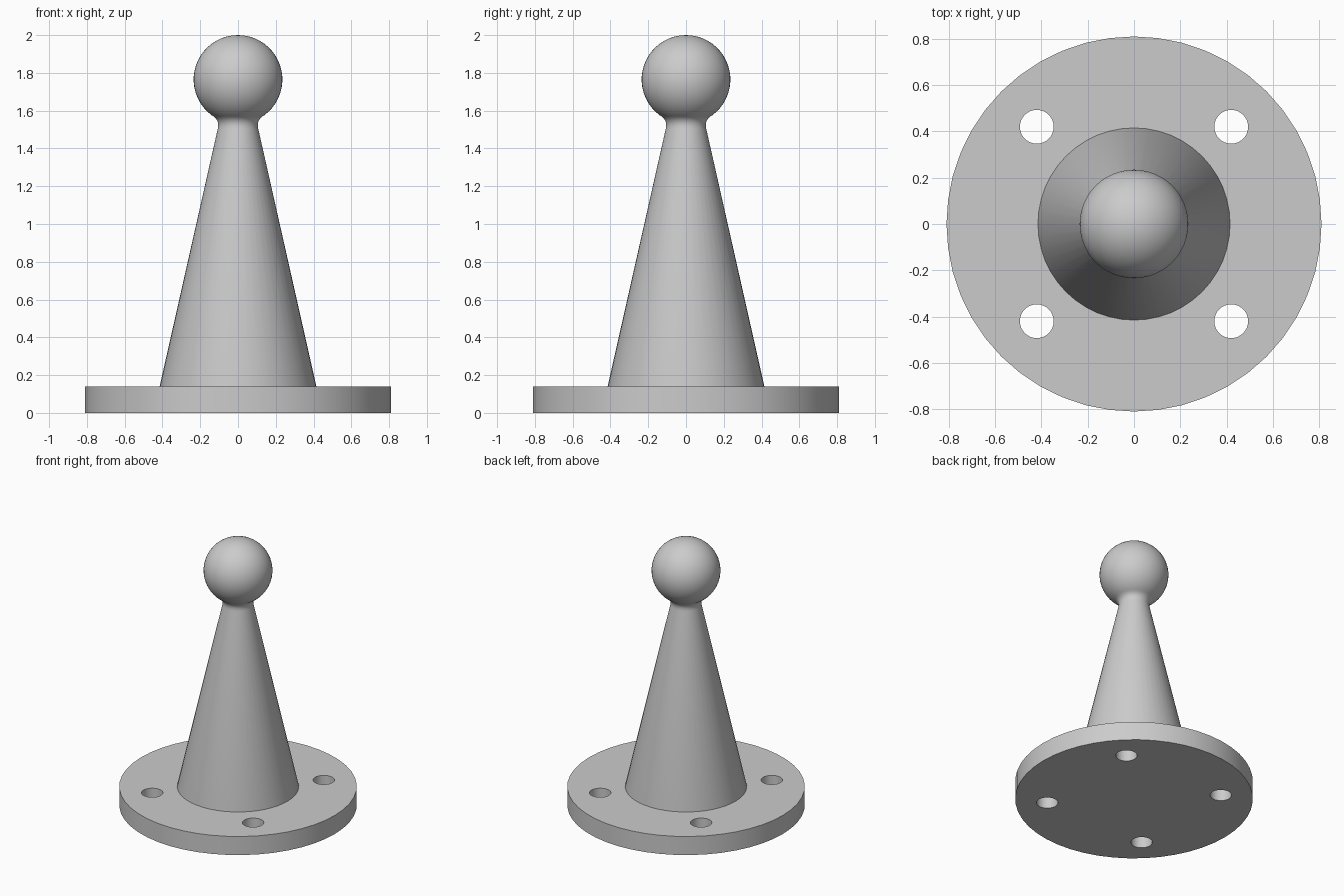
import bpy, bmesh, math
from mathutils import Vector

cube = bpy.data.objects.get("Cube")
if cube:
    bpy.data.objects.remove(cube, do_unlink=True)

SEGMENTS = 48
PLATE_TOP = 0.14
BALL_Z, BALL_R = 1.765, 0.235

grey = bpy.data.materials.new("light_grey")
grey.use_nodes = True
colour = (0.6, 0.6, 0.6, 1)
grey.diffuse_color = colour
grey.node_tree.nodes["Principled BSDF"].inputs["Base Color"].default_value = colour


def smooth(obj):
    bpy.ops.object.select_all(action="DESELECT")
    obj.select_set(True)
    bpy.context.view_layer.objects.active = obj
    bpy.ops.object.shade_smooth_by_angle(angle=math.radians(35))


def lathe(name, profile):
    """Revolve (radius, height) points about z into a closed solid."""
    bm = bmesh.new()
    verts = [bm.verts.new((r, 0, z)) for r, z in profile]
    edges = [bm.edges.new(pair) for pair in zip(verts, verts[1:])]
    bmesh.ops.spin(bm, geom=verts + edges, cent=(0, 0, 0), axis=(0, 0, 1),
                   angle=math.tau, steps=SEGMENTS)
    bmesh.ops.remove_doubles(bm, verts=bm.verts, dist=0.0001)
    bmesh.ops.recalc_face_normals(bm, faces=bm.faces)
    mesh = bpy.data.meshes.new(name)
    bm.to_mesh(mesh)
    bm.free()
    mesh.materials.append(grey)
    obj = bpy.data.objects.new(name, mesh)
    bpy.context.collection.objects.link(obj)
    return obj


def cylinder(name, radius, bottom, top, x=0, y=0, sides=SEGMENTS):
    bpy.ops.mesh.primitive_cylinder_add(vertices=sides, radius=radius, depth=top - bottom,
                                        location=(x, y, (bottom + top) / 2))
    obj = bpy.context.object
    obj.name = name
    obj.data.materials.append(grey)
    return obj


# Round mounting plate with four bolt holes
plate = cylinder("mounting_plate", 0.81, 0, PLATE_TOP)
for x in (-0.42, 0.42):
    for y in (-0.42, 0.42):
        cutter = cylinder("hole_cutter", 0.073, -0.1, 0.3, x, y, 32)
        cutter.hide_render = True
        cut = plate.modifiers.new("bolt_hole", "BOOLEAN")
        cut.operation = "DIFFERENCE"
        cut.solver = "EXACT"
        cut.object = cutter
        bpy.context.view_layer.objects.active = plate
        bpy.ops.object.modifier_apply(modifier=cut.name)
        bpy.data.objects.remove(cutter, do_unlink=True)
smooth(plate)

# Tapered stem, blended by a small fillet into the ball
start = math.asin(0.14 / BALL_R)
fillet_top = Vector((0.14, BALL_Z - BALL_R * math.cos(start)))
fillet_low = Vector((0.107, 1.505))
corner = Vector((0.096, 1.553))
profile = [(0, 0.1), (0.415, 0.1), (0.415, PLATE_TOP)]
for i in range(7):
    t = i / 6
    profile.append(fillet_low * (1 - t) ** 2 + corner * 2 * t * (1 - t) + fillet_top * t * t)
for i in range(1, 21):
    a = start + (math.pi - start) * i / 20
    profile.append((BALL_R * math.sin(a), BALL_Z - BALL_R * math.cos(a)))
smooth(lathe("stem_and_ball", profile))
